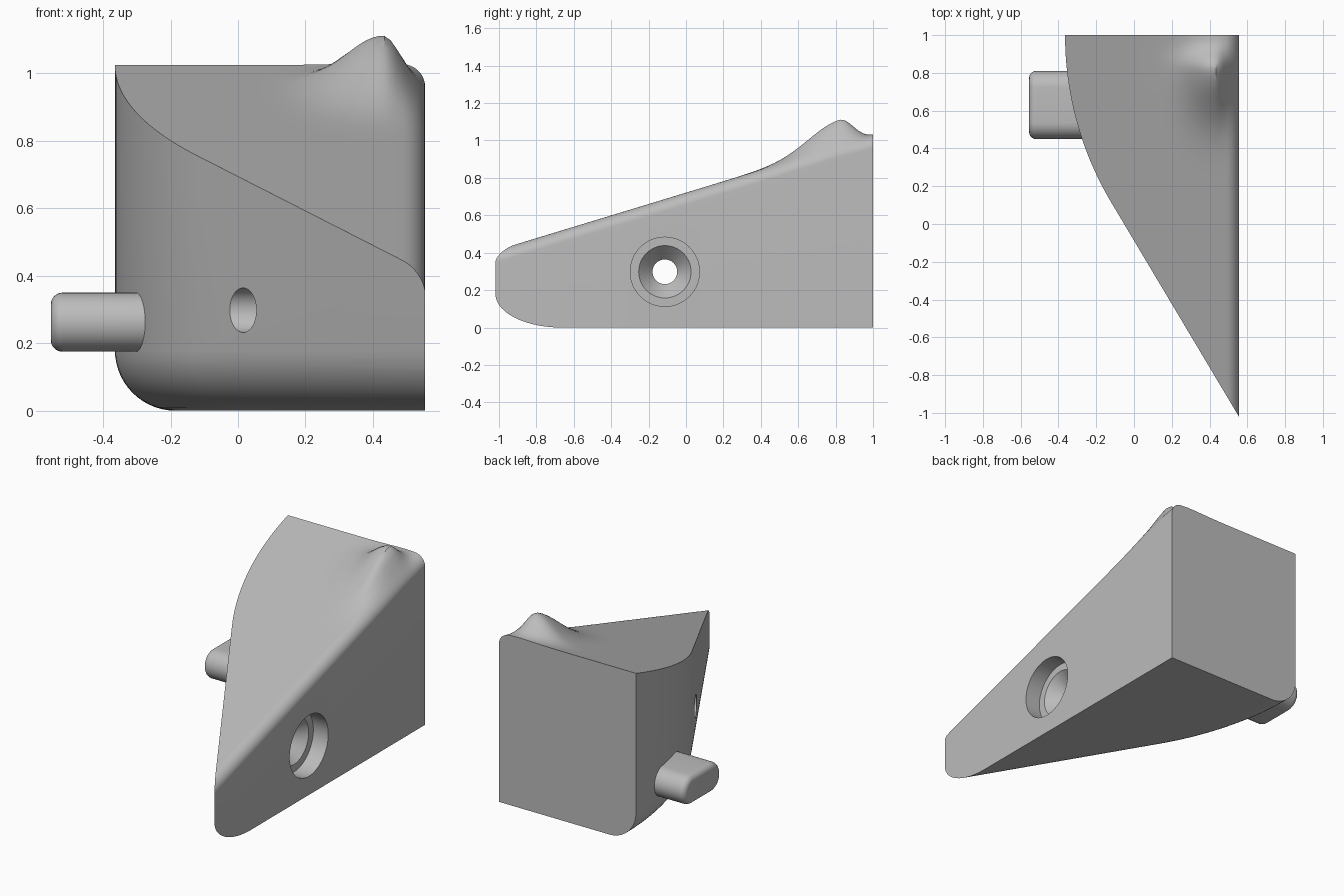
import bpy, bmesh
from math import sin, cos, pi, exp, sqrt, radians

cube = bpy.data.objects.get("Cube")
if cube:
    bpy.data.objects.remove(cube, do_unlink=True)

grey = bpy.data.materials.new("plain grey")
grey.use_nodes = True
grey.diffuse_color = (0.5, 0.5, 0.5, 1)
grey.node_tree.nodes["Principled BSDF"].inputs["Base Color"].default_value = (0.5, 0.5, 0.5, 1)

SIDE = 0.555        # x of the flat mounting face
FLOOR_R = 0.18      # fillet between curved wall and base
EDGE_R = 0.066      # fillet along the top of the mounting face


def loft(name, rings):
    """Solid through a list of closed rings with equal point counts."""
    bm = bmesh.new()
    loops = [[bm.verts.new(p) for p in ring] for ring in rings]
    n = len(loops[0])
    for a, b in zip(loops, loops[1:]):
        for i in range(n):
            j = (i + 1) % n
            bm.faces.new((a[i], a[j], b[j], b[i]))
    bm.faces.new(loops[0])
    bm.faces.new(loops[-1])
    bmesh.ops.recalc_face_normals(bm, faces=bm.faces)
    mesh = bpy.data.meshes.new(name)
    bm.to_mesh(mesh)
    bm.free()
    mesh.materials.append(grey)
    obj = bpy.data.objects.new(name, mesh)
    bpy.context.collection.objects.link(obj)
    return obj


def select(obj):
    bpy.ops.object.select_all(action='DESELECT')
    obj.select_set(True)
    bpy.context.view_layer.objects.active = obj


def cut(obj, cutter, operation):
    """Apply a boolean and discard its cutter."""
    select(obj)
    mod = obj.modifiers.new("cut", 'BOOLEAN')
    mod.object, mod.operation, mod.solver = cutter, operation, 'EXACT'
    bpy.ops.object.modifier_apply(modifier=mod.name)
    bpy.data.objects.remove(cutter, do_unlink=True)


def smooth(obj):
    select(obj)
    bpy.ops.object.shade_smooth_by_angle(angle=radians(30))


# Wedge body: straight wall running into an arc, rounded into the base
ARC_R, TURN, STEPS = 1.727, radians(30.8), 24


def outline(inset, z):
    r = ARC_R - inset
    cx = ARC_R - 0.365
    ring = [(cx - r, 1.2, z)]
    for i in range(STEPS + 1):
        a = TURN * i / STEPS
        ring.append((cx - r * cos(a), 1 - r * sin(a), z))
    x, y, _ = ring[-1]
    ring.append((x + 1.5 * sin(TURN), y - 1.5 * cos(TURN), z))
    ring.append((1.2, 1.2, z))
    return ring


layers = []
for i in range(15):
    a = pi / 2 * i / 14
    layers.append(outline(FLOOR_R * (1 - sin(a)), FLOOR_R * (1 - cos(a))))
layers.append(outline(0, 1.4))
body = loft("wedge_body", layers)


# Sloping top with a smooth peak near the back and a rounded side edge
def top_height(x, y):
    dx, dy = x - 0.43, y - 0.82
    sx = 0.11 if dx < 0 else 0.05
    sy = 0.165 if dy < 0 else 0.072
    bump = 0.14 * exp(-(dx / sx) ** 2 / 2 - (dy / sy) ** 2 / 2)
    t = min(1, max(0, (x - SIDE + EDGE_R) / EDGE_R))
    return 0.721 + 0.304 * y + bump - EDGE_R * (1 - sqrt(1 - t * t))


start = SIDE - EDGE_R
xs = [-0.6] + [-0.1 + (start + 0.1) * i / 32 for i in range(33)]
xs += [start + EDGE_R * sin(pi / 2 * i / 12) for i in range(1, 13)]
sections = []
for k in range(89):
    y = -1.2 + 2.2 * k / 88
    sections.append([(x, y, top_height(x, y)) for x in xs]
                    + [(SIDE, y, -0.2), (-0.6, y, -0.2)])
cut(body, loft("top_shape", sections), 'INTERSECT')

# Stepped, countersunk screw hole through the wedge
profile = [(0.7, 0.185), (0.455, 0.185), (0.455, 0.14), (0.375, 0.066), (-0.4, 0.066)]
circles = [[(x, -0.113 + r * cos(2 * pi * i / 64), 0.298 + r * sin(2 * pi * i / 64))
            for i in range(64)] for x, r in profile]
cut(body, loft("hole_cutter", circles), 'DIFFERENCE')
smooth(body)


# Locating peg: flat-sided with round ends and a softened tip
def slot(x, inset):
    ring = []
    for side in (1, -1):
        for i in range(17):
            a = pi * i / 16 - pi / 2
            r = 0.0875 - inset
            ring.append((x, 0.63 + side * (0.0925 + r * cos(a)), 0.2625 + side * r * sin(a)))
    return ring


TIP = 0.035
tip = [slot(-0.555 + TIP * (1 - sin(a)), TIP * (1 - cos(a)))
       for a in (pi / 2 * i / 8 for i in range(8, -1, -1))]
peg = loft("locating_peg", tip + [slot(-0.1, 0)])
smooth(peg)
